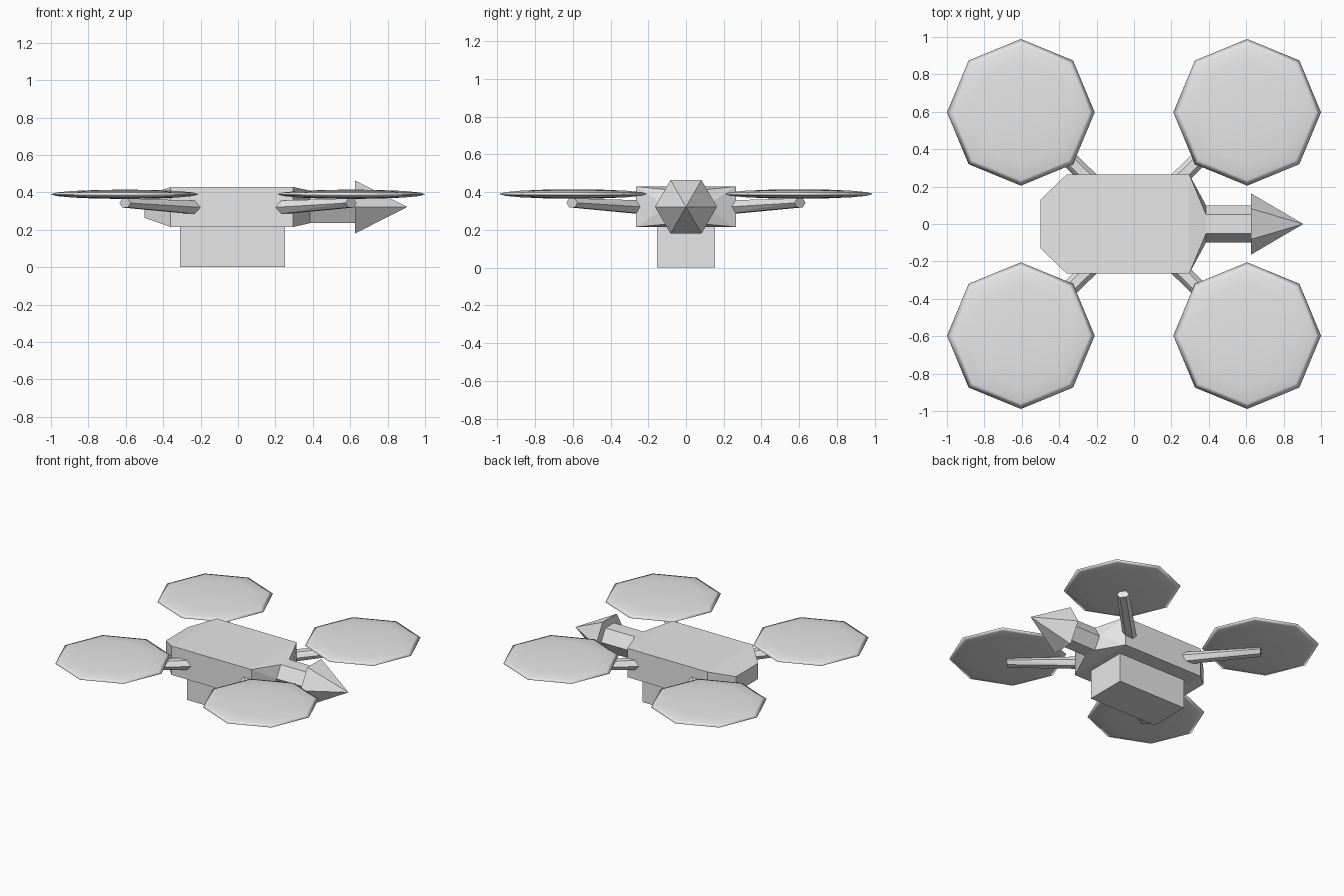
import bpy, bmesh
from math import cos, sin, pi
from mathutils import Vector

cube = bpy.data.objects.get("Cube")
if cube:
    bpy.data.objects.remove(cube, do_unlink=True)

grey = bpy.data.materials.new("light_grey")
grey.use_nodes = True
grey.diffuse_color = (0.8, 0.8, 0.8, 1)
grey.node_tree.nodes["Principled BSDF"].inputs["Base Color"].default_value = (0.8, 0.8, 0.8, 1)

AXIS_Z = 0.322  # height of the body's long axis


def add_object(name, bm):
    bmesh.ops.recalc_face_normals(bm, faces=bm.faces)
    mesh = bpy.data.meshes.new(name)
    bm.to_mesh(mesh)
    bm.free()
    mesh.materials.append(grey)
    obj = bpy.data.objects.new(name, mesh)
    bpy.context.collection.objects.link(obj)
    return obj


def hull(name, points):
    """Convex flat-faced solid around the points."""
    bm = bmesh.new()
    for p in points:
        bm.verts.new(p)
    bmesh.ops.convex_hull(bm, input=bm.verts)
    bmesh.ops.dissolve_limit(bm, angle_limit=0.01, verts=bm.verts, edges=bm.edges)
    return add_object(name, bm)


def rect(x, half_y, half_z, z=AXIS_Z):
    return [Vector((x, sy * half_y, z + sz * half_z)) for sy in (-1, 1) for sz in (-1, 1)]


def hexagon(center, side, half_width, half_height):
    """Hexagon with corners to the sides and flat top and bottom."""
    up = Vector((0, 0, 1))
    return [Vector(center) + side * half_width * cos(i * pi / 3)
            + up * half_height * sin(i * pi / 3) / sin(pi / 3) for i in range(6)]


def neck_ring(x, radius):
    return hexagon((x, 0, AXIS_Z), Vector((0, 1, 0)), radius, radius * sin(pi / 3))


# Body with tapered ends, and the box slung below it
hull("body", rect(-0.5, 0.13, 0.058) + rect(-0.36, 0.265, 0.107)
     + rect(0.295, 0.265, 0.107) + neck_ring(0.385, 0.1))
hull("cargo_box", rect(-0.31, 0.153, 0.11, 0.11) + rect(0.25, 0.153, 0.11, 0.11))

# Neck and pointed nose
hull("neck", neck_ring(0.37, 0.1) + neck_ring(0.64, 0.1))
hull("nose_cone", neck_ring(0.625, 0.164) + [Vector((0.905, 0, AXIS_Z))])

# Four arms, each carrying a thin eight-sided rotor disc
for end, sx in (("left", 1), ("right", -1)):
    for row, sy in (("front", -1), ("back", 1)):
        side = Vector((-sy, sx, 0)).normalized()
        hull(f"{row}_{end}_arm",
             hexagon((sx * 0.2, sy * 0.2, 0.318), side, 0.046, 0.037)
             + hexagon((sx * 0.604, sy * 0.604, 0.343), side, 0.042, 0.024))

        bm = bmesh.new()
        bmesh.ops.create_uvsphere(bm, u_segments=8, v_segments=8, radius=1)
        bmesh.ops.scale(bm, vec=(0.395, 0.392, 0.025), verts=bm.verts)
        bmesh.ops.translate(bm, vec=(sx * 0.605, sy * 0.597, 0.39), verts=bm.verts)
        for f in bm.faces:
            f.smooth = True
        add_object(f"{row}_{end}_rotor", bm)
